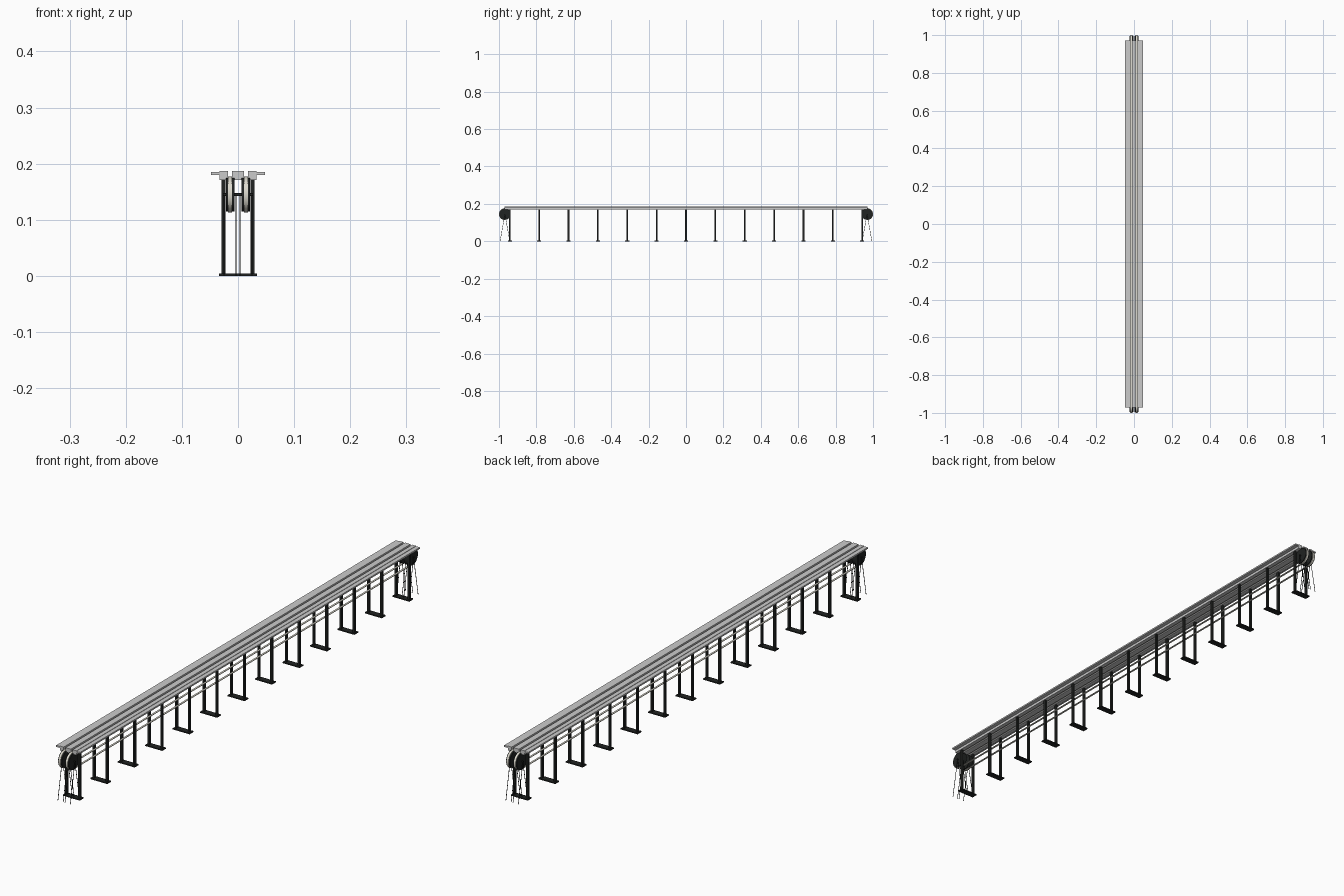
import bpy, bmesh, math
from mathutils import Vector

if "Cube" in bpy.data.objects:
    bpy.data.objects.remove(bpy.data.objects["Cube"])


def mat(name, c):
    m = bpy.data.materials.new(name)
    m.diffuse_color = (*c, 1)
    m.use_nodes = True
    m.node_tree.nodes["Principled BSDF"].inputs["Base Color"].default_value = m.diffuse_color
    return m


BLACK = mat("black_metal", (0.015, 0.017, 0.016))
CREAM = mat("cream_belt", (0.72, 0.70, 0.62))
DECK = 0.971          # half length of the deck
AXLE_Y, AXLE_Z, R = 0.968, 0.145, 0.032


def finish(name, bm, material=None, smooth=False):
    bmesh.ops.recalc_face_normals(bm, faces=bm.faces)
    me = bpy.data.meshes.new(name)
    bm.to_mesh(me)
    bm.free()
    ob = bpy.data.objects.new(name, me)
    bpy.context.collection.objects.link(ob)
    if material:
        me.materials.append(material)
    if smooth:
        bpy.context.view_layer.objects.active = ob
        ob.select_set(True)
        bpy.ops.object.shade_smooth_by_angle(angle=math.radians(35))
        ob.select_set(False)
    return ob


def add_box(bm, x0, x1, y0, y1, z0, z1):
    vs = bmesh.ops.create_cube(bm, size=1)["verts"]
    for v in vs:
        v.co = Vector((x1 if v.co.x > 0 else x0,
                       y1 if v.co.y > 0 else y0,
                       z1 if v.co.z > 0 else z0))


def add_extrusion(bm, pts, vec):
    f = bm.faces.new([bm.verts.new(p) for p in pts])
    new = bmesh.ops.extrude_face_region(bm, geom=[f], use_keep_orig=True)["geom"]
    bmesh.ops.translate(bm, vec=vec, verts=[g for g in new if isinstance(g, bmesh.types.BMVert)])


def add_rod(bm, a, b, r, seg=8):
    a, b = Vector(a), Vector(b)
    d = b - a
    vs = bmesh.ops.create_cone(bm, cap_ends=True, segments=seg, radius1=r,
                               radius2=r, depth=d.length)["verts"]
    q = Vector((0, 0, 1)).rotation_difference(d.normalized())
    for v in vs:
        v.co = q @ v.co + (a + b) / 2


# deck: central rail and two flanged side rails
bm = bmesh.new()
add_box(bm, -0.0107, 0.0107, -DECK, DECK, 0.171, 0.187)
finish("centre_rail", bm)
for s, side in ((-1, "left"), (1, "right")):
    bm = bmesh.new()
    prof = [(0.0178, 0.171), (0.033, 0.171), (0.033, 0.180), (0.048, 0.180),
            (0.048, 0.1855), (0.033, 0.1855), (0.033, 0.187), (0.0178, 0.187)]
    add_extrusion(bm, [(s * x, -DECK, z) for x, z in prof], (0, 2 * DECK, 0))
    finish(side + "_rail", bm)

# support frames: foot plate and two posts
for i in range(13):
    y = -0.942 + i * 0.157
    bm = bmesh.new()
    add_box(bm, -0.034, 0.034, y - 0.011, y + 0.011, 0, 0.004)
    for s in (-1, 1):
        c = s * 0.0258
        add_box(bm, c - 0.0036, c + 0.0036, y - 0.0045, y + 0.0045, 0.004, 0.177)
    finish(f"support_frame_{i + 1}", bm, BLACK)


def loop(r, n=24):
    pts = []
    for s, start in ((1, -90), (-1, 90)):
        for i in range(n + 1):
            a = math.radians(start + 180 * i / n)
            pts.append((s * AXLE_Y + r * math.cos(a), AXLE_Z + r * math.sin(a)))
    return pts


# endless belts around the pulleys
for s, side in ((-1, "left"), (1, "right")):
    bm = bmesh.new()
    rings = [[bm.verts.new((s * x, y, z)) for y, z in loop(r)]
             for x, r in ((0.0108, R), (0.0177, R), (0.0177, R - 0.002), (0.0108, R - 0.002))]
    n = len(rings[0])
    for k in range(4):
        a, b = rings[k], rings[(k + 1) % 4]
        for i in range(n):
            j = (i + 1) % n
            bm.faces.new((a[i], a[j], b[j], b[i]))
    finish(side + "_belt", bm, CREAM, True)

# pulleys, axles and thin splayed struts at both ends
for e, end in ((-1, "front"), (1, "back")):
    y = e * AXLE_Y
    for s, side in ((-1, "left"), (1, "right")):
        bm = bmesh.new()
        add_rod(bm, (s * 0.0065, y, AXLE_Z), (s * 0.0108, y, AXLE_Z), 0.030, 32)
        add_rod(bm, (s * 0.0108, y, AXLE_Z), (s * 0.0177, y, AXLE_Z), R - 0.002, 32)
        add_rod(bm, (s * 0.0177, y, AXLE_Z), (s * 0.0215, y, AXLE_Z), 0.030, 32)
        finish(f"{end}_{side}_pulley", bm, BLACK, True)
    bm = bmesh.new()
    add_rod(bm, (-0.027, y, AXLE_Z), (0.027, y, AXLE_Z), 0.0025, 12)
    finish(end + "_axle", bm, BLACK, True)
    bm = bmesh.new()
    for x in (-0.025, -0.0035, 0.0035, 0.025):
        for d in (-0.026, 0.026):
            add_rod(bm, (x, y, AXLE_Z), (x, y + d, 0.0005), 0.001, 6)
    finish(end + "_struts", bm, BLACK)
